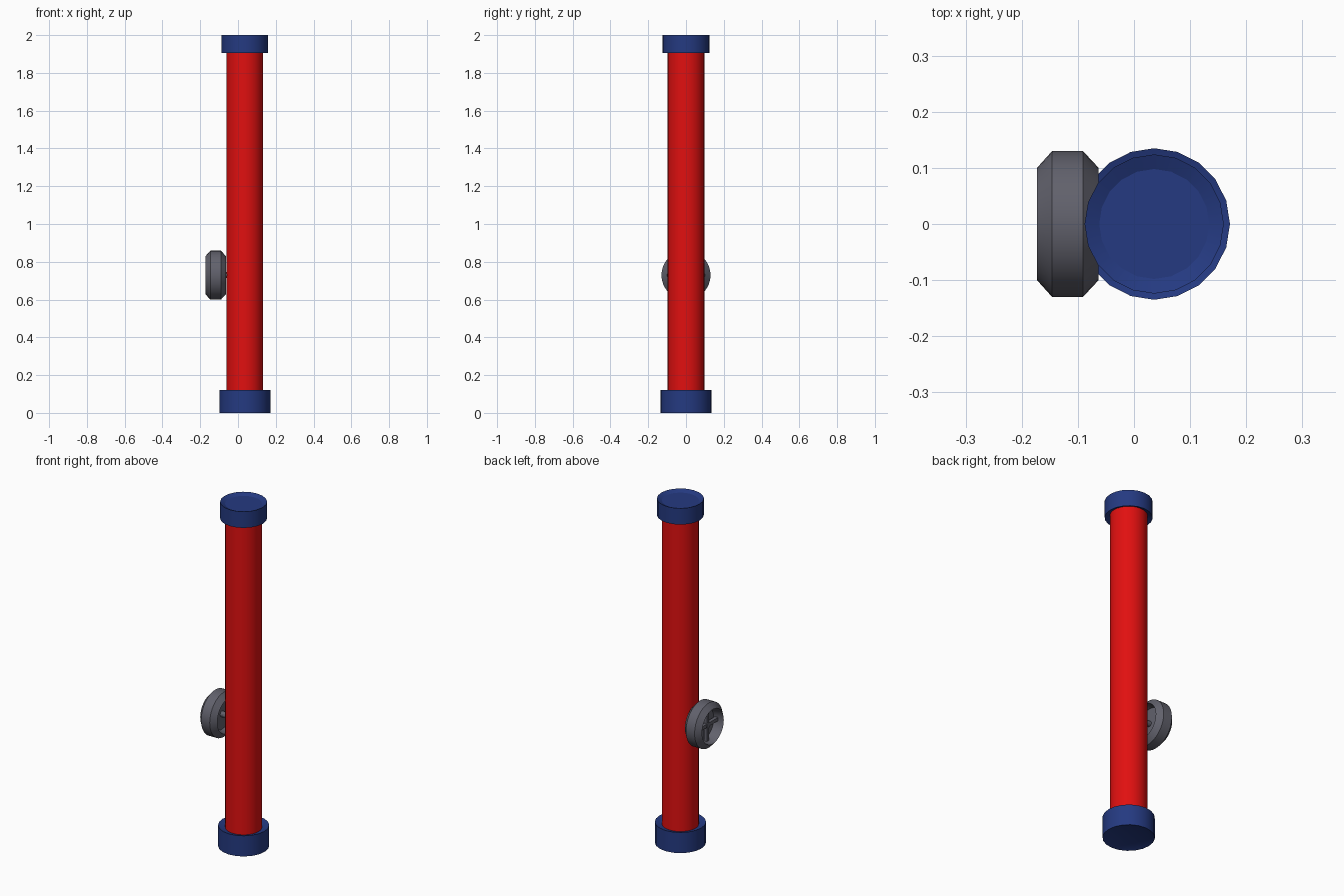
import bpy, bmesh, math
from mathutils import Matrix, Vector

if "Cube" in bpy.data.objects:
    bpy.data.objects.remove(bpy.data.objects["Cube"])


def material(name, rgb):
    m = bpy.data.materials.new(name)
    m.diffuse_color = (*rgb, 1)
    m.use_nodes = True
    m.node_tree.nodes["Principled BSDF"].inputs["Base Color"].default_value = m.diffuse_color
    return m


red = material("red paint", (0.75, 0.005, 0.005))
blue = material("navy blue", (0.018, 0.042, 0.22))
grey = material("dark grey", (0.12, 0.12, 0.15))

PX = 0.036                      # pipe centre in x
WHEEL_Z = 0.729                 # wheel axle height
ALONG_X = Matrix.Rotation(math.pi / 2, 4, 'Y')


def finish(name, bm, mat):
    bmesh.ops.remove_doubles(bm, verts=bm.verts, dist=1e-5)
    bmesh.ops.recalc_face_normals(bm, faces=bm.faces)
    me = bpy.data.meshes.new(name)
    bm.to_mesh(me)
    bm.free()
    me.materials.append(mat)
    ob = bpy.data.objects.new(name, me)
    bpy.context.collection.objects.link(ob)
    bpy.ops.object.select_all(action='DESELECT')
    ob.select_set(True)
    bpy.context.view_layer.objects.active = ob
    bpy.ops.object.shade_smooth_by_angle(angle=math.radians(25))
    return ob


def lathe(name, profile, sides, mat, matrix):
    """Turn (radius, height) points about z, then place the result."""
    bm = bmesh.new()
    vs = [bm.verts.new((r, 0, z)) for r, z in profile]
    es = [bm.edges.new(p) for p in zip(vs, vs[1:])]
    bmesh.ops.spin(bm, geom=vs + es, axis=(0, 0, 1), cent=(0, 0, 0),
                   angle=2 * math.pi, steps=sides, use_duplicate=False)
    bmesh.ops.remove_doubles(bm, verts=bm.verts, dist=1e-5)
    bmesh.ops.transform(bm, matrix=matrix, verts=bm.verts)
    return finish(name, bm, mat)


def cap(name, r, z0, z1):
    """Pipe end with shallow dishes above and below."""
    d, ri = 0.012, 0.098
    pts = [(0, z0 + d), (ri, z0 + d), (r, z0), (r, z1), (ri, z1 - d), (0, z1 - d)]
    lathe(name, pts, 20, blue, Matrix.Translation((PX, 0, 0)))


# Pipe and its two end caps
lathe("pipe", [(0, 0.06), (0.097, 0.06), (0.097, 1.95), (0, 1.95)], 32, red,
      Matrix.Translation((PX, 0, 0)))
cap("bottom_cap", 0.135, 0.0, 0.12)
cap("top_cap", 0.124, 1.905, 2.0)

# Wheel rim: chamfered outside, hollow inside, with a thin web
place = Matrix.Translation((0, 0, WHEEL_Z)) @ ALONG_X
lathe("wheel_rim", [(0, -0.116), (0.09, -0.116), (0.1, -0.173), (0.13, -0.146),
                    (0.13, -0.091), (0.1, -0.063), (0.09, -0.104), (0, -0.104)],
      32, grey, place)

# Axle from the wheel to the pipe
lathe("wheel_axle", [(0, -0.145), (0.016, -0.145), (0.016, -0.05), (0, -0.05)],
      12, grey, place)

# Four spokes
bm = bmesh.new()
for size in ((0.02, 0.184, 0.02), (0.02, 0.02, 0.184)):
    bmesh.ops.create_cube(bm, size=1, matrix=Matrix.Translation((-0.132, 0, WHEEL_Z))
                          @ Matrix.Diagonal((*size, 1)))
finish("wheel_spokes", bm, grey)
